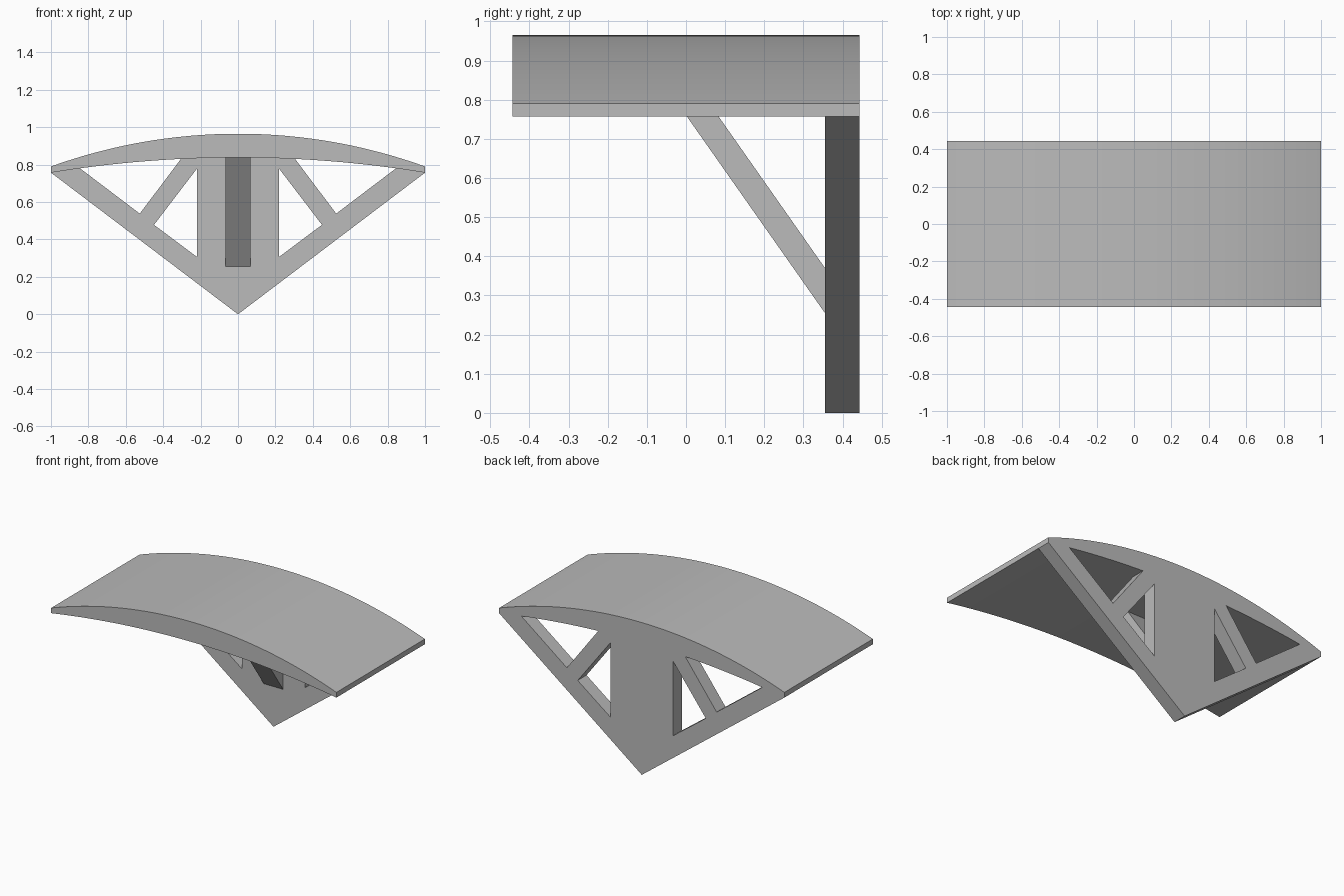
import bpy, bmesh, math
from mathutils import Vector

default = bpy.data.objects.get("Cube")
if default:
    bpy.data.objects.remove(default, do_unlink=True)

grey = bpy.data.materials.new("plain grey")
grey.use_nodes = True
colour = (0.5, 0.5, 0.5, 1)
grey.diffuse_color = colour
grey.node_tree.nodes["Principled BSDF"].inputs["Base Color"].default_value = colour

HALF_DEPTH = 0.443
WALL_FRONT = 0.355


def arc_z(x, edge, crown):
    """Height of a circular arc through (+-1, edge) and (0, crown)."""
    rise = crown - edge
    radius = (1 + rise * rise) / (2 * rise)
    return crown - radius + math.sqrt(radius * radius - x * x)


def top_z(x):
    return arc_z(x, 0.79, 0.965)


def under_z(x):
    return arc_z(x, 0.757, 0.838)


def arc(height, start, end, steps):
    xs = [start + (end - start) * i / steps for i in range(steps + 1)]
    return [(x, height(x)) for x in xs]


def prism(name, loops, place, sweep):
    """Fill an outline (first loop) with its holes and extrude it."""
    bm = bmesh.new()
    edges = []
    for loop in loops:
        verts = [bm.verts.new(place(*p)) for p in loop]
        edges += [bm.edges.new((verts[i - 1], verts[i])) for i in range(len(verts))]
    bmesh.ops.triangle_fill(bm, use_beauty=True, edges=edges)
    bmesh.ops.dissolve_limit(bm, angle_limit=0.001, verts=[], edges=bm.edges[:])
    result = bmesh.ops.extrude_face_region(bm, geom=bm.faces[:])
    moved = [g for g in result["geom"] if isinstance(g, bmesh.types.BMVert)]
    bmesh.ops.translate(bm, verts=moved, vec=Vector(sweep))
    # The extrusion keeps the starting cap only when needed, so close it
    bmesh.ops.recalc_face_normals(bm, faces=bm.faces[:])
    mesh = bpy.data.meshes.new(name)
    bm.to_mesh(mesh)
    bm.free()
    mesh.materials.append(grey)
    obj = bpy.data.objects.new(name, mesh)
    bpy.context.collection.objects.link(obj)
    bpy.ops.object.select_all(action="DESELECT")
    obj.select_set(True)
    bpy.context.view_layer.objects.active = obj
    bpy.ops.object.shade_smooth_by_angle(angle=math.radians(20))
    return obj


def mirrored(loop):
    return [(-x, z) for x, z in loop]


# Curved canopy slab, thick at the crown and thin at the side edges
canopy = arc(top_z, -1, 1, 48) + arc(under_z, 1, -1, 48)
prism("canopy", [canopy], lambda x, z: (x, -HALF_DEPTH, z),
      (0, HALF_DEPTH + WALL_FRONT, 0))

# Back truss wall: V outline under the canopy arc, two openings per side
wall = arc(top_z, -1, 1, 48) + [(1, 0.757), (0, 0), (-1, 0.757)]
inner_opening = [(0.22, 0.307), (0.22, 0.778), (0.449, 0.478)]
outer_opening = [(0.525, 0.538)] + arc(under_z, 0.845, 0.305, 12)
openings = [inner_opening, outer_opening]
openings += [mirrored(loop) for loop in openings]
prism("back_truss", [wall] + openings, lambda x, z: (x, WALL_FRONT, z),
      (0, HALF_DEPTH - WALL_FRONT, 0))

# Diagonal brace from the wall up to the canopy
brace = [(WALL_FRONT, 0.255), (WALL_FRONT, 0.37), (0.018, 0.85), (-0.063, 0.85)]
prism("diagonal_brace", [brace], lambda y, z: (-0.068, y, z), (0.136, 0, 0))
